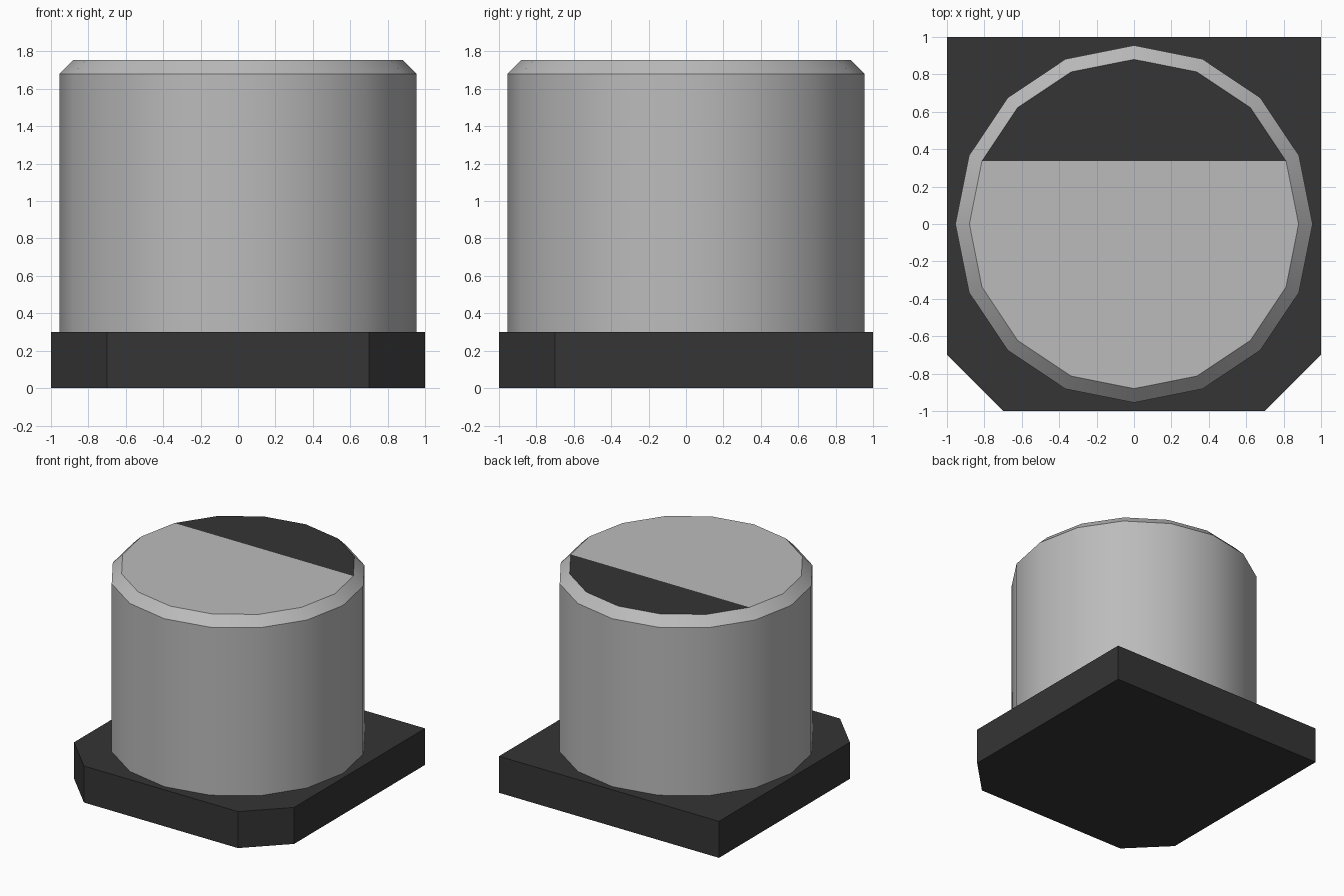
import bpy, bmesh
from math import sin, cos, pi, radians

cube = bpy.data.objects.get("Cube")
if cube:
    bpy.data.objects.remove(cube)

SIDES = 16


def make_material(name, value):
    mat = bpy.data.materials.new(name)
    mat.use_nodes = True
    colour = (value, value, value, 1)
    mat.diffuse_color = colour
    mat.node_tree.nodes["Principled BSDF"].inputs["Base Color"].default_value = colour
    return mat


def make_object(name, bm, materials):
    bmesh.ops.recalc_face_normals(bm, faces=bm.faces)
    mesh = bpy.data.meshes.new(name)
    bm.to_mesh(mesh)
    bm.free()
    for mat in materials:
        mesh.materials.append(mat)
    obj = bpy.data.objects.new(name, mesh)
    bpy.context.collection.objects.link(obj)
    return obj


aluminium = make_material("aluminium grey", 0.5)
black = make_material("plastic black", 0.035)

# Base plate: square with the two front corners cut off
bm = bmesh.new()
outline = [(-0.7, -1), (0.7, -1), (1, -0.7), (1, 1), (-1, 1), (-1, -0.7)]
bottom = bm.faces.new([bm.verts.new((x, y, 0)) for x, y in outline])
top = bmesh.ops.extrude_face_region(bm, geom=[bottom], use_keep_orig=True)["geom"]
bmesh.ops.translate(bm, vec=(0, 0, 0.3),
                    verts=[v for v in top if isinstance(v, bmesh.types.BMVert)])
make_object("base_plate", bm, [black])

# Can: three rings form the wall and the sloped rim
bm = bmesh.new()
rings = []
for radius, z in [(0.955, 0.3), (0.955, 1.68), (0.88, 1.755)]:
    rings.append([bm.verts.new((radius * cos(2 * pi * i / SIDES),
                                radius * sin(2 * pi * i / SIDES), z))
                  for i in range(SIDES)])
for low, high in zip(rings, rings[1:]):
    for i in range(SIDES):
        j = (i + 1) % SIDES
        bm.faces.new((low[i], low[j], high[j], high[i]))
bm.faces.new(rings[0][::-1])

# Lid: split along a chord, with the rear segment marked black
lid = rings[-1]
first, last = 1, SIDES // 2 - 1
bm.faces.new(lid[first:last + 1]).material_index = 1
bm.faces.new(lid[last:] + lid[:first + 1])
can = make_object("can", bm, [aluminium, black])

# Smooth wall with crisp rim edges
bpy.ops.object.select_all(action="DESELECT")
can.select_set(True)
bpy.context.view_layer.objects.active = can
bpy.ops.object.shade_smooth_by_angle(angle=radians(30))
